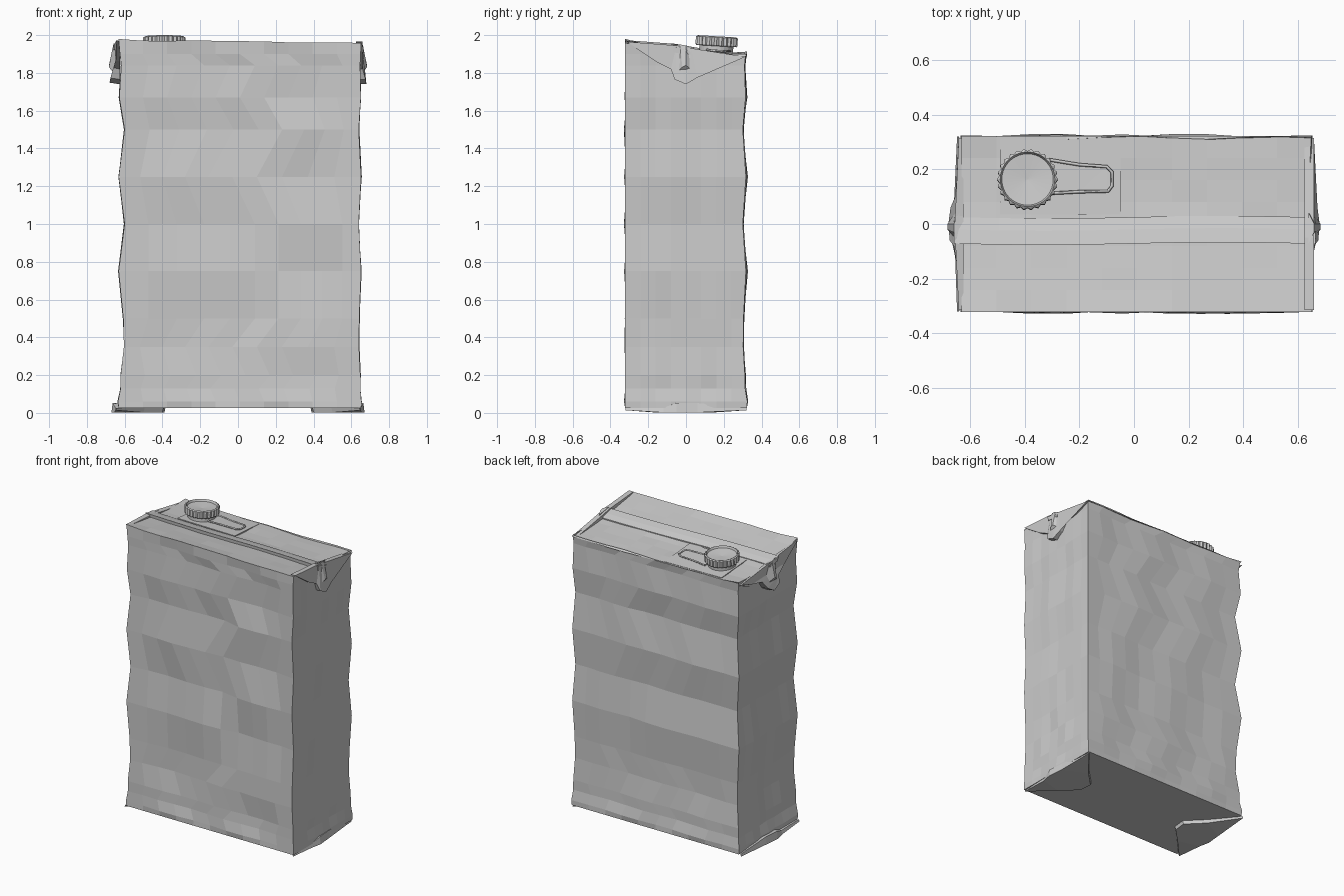
import bpy, bmesh, math, random
from mathutils import Vector, Matrix

random.seed(4)
cube = bpy.data.objects.get("Cube")
if cube:
    bpy.data.objects.remove(cube)

paper = bpy.data.materials.new("plain grey")
paper.use_nodes = True
GREY = (0.6, 0.6, 0.6, 1)
paper.diffuse_color = GREY
paper.node_tree.nodes["Principled BSDF"].inputs["Base Color"].default_value = GREY


def finish(name, bm):
    bmesh.ops.remove_doubles(bm, verts=bm.verts, dist=1e-5)
    bmesh.ops.recalc_face_normals(bm, faces=bm.faces)
    mesh = bpy.data.meshes.new(name)
    bm.to_mesh(mesh)
    bm.free()
    mesh.materials.append(paper)
    ob = bpy.data.objects.new(name, mesh)
    bpy.context.collection.objects.link(ob)
    return ob


def slab(name, lower, upper):
    """Closed solid between two matching outlines."""
    bm = bmesh.new()
    a = [bm.verts.new(p) for p in lower]
    b = [bm.verts.new(p) for p in upper]
    n = len(a)
    bm.faces.new(a)
    bm.faces.new(b)
    for i in range(n):
        j = (i + 1) % n
        bm.faces.new((a[i], a[j], b[j], b[i]))
    bmesh.ops.triangulate(bm, faces=[f for f in bm.faces if len(f.verts) > 4])
    return finish(name, bm)


def top_z(x, y):
    """Height of the sloping top, lowest just behind the seam."""
    v = y / 0.32
    return 1.93 - 0.036 * v - 0.012 * (1 - v * v) - 0.012 * x


# Carton body: a lattice shell with dented panels
LEVELS = [0.025, 0.06, 0.13, 0.2, 0.35, 0.5, 0.75, 1.0, 1.25, 1.5, 1.67, 1.84, 1.9, 1.95]
DENT = [0, -0.1, 0.3, 0.3, 0.8, 0.7, 0, 0.9, 0, 0.9, 0.1, 0.4, 0.2, 0]
SKEW = [0, 0, -0.03, 0.03, -0.04, 0.08, 0.08, 0.08, -0.04, 0.1, 0, 0.08, 0, 0]
NX, NY, NZ = 10, 8, len(LEVELS) - 1
points = {}


def lattice(i, j, k):
    if (i, j, k) in points:
        return points[i, j, k]
    u, v = 2 * i / NX - 1, 2 * j / NY - 1
    x = 0.01 + 0.642 * u
    y = 0.322 * v
    z = LEVELS[k]
    if 0 < k < NZ:
        middle = 1 - u * u
        x += SKEW[k] * middle
        ridge = 0.006 * math.sin(i * 1.57 + 0.8 * k) * min(1, 2 * middle)
        if abs(u) == 1:
            depth = 0.035 if u < 0 else 0.014
            x -= u * (DENT[k] * depth + random.uniform(-0.004, 0.009) * (1 - v * v))
        # The two halves of the wide panels buckle in opposite rows
        swap = 0.8 - DENT[k] if u > 0 and 2 < k < 11 else DENT[k]
        if v == 1:
            y -= DENT[k] * 0.024 + ridge + 0.006 * swap
        if v == -1:
            y += swap * 0.022 * min(1, 2 * middle) + ridge
    elif k == NZ:
        z = top_z(x, y) + random.uniform(-0.003, 0.003)
        if u == -1 and abs(v) == 1:
            z += 0.008
    points[i, j, k] = Vector((x, y, z))
    return points[i, j, k]


bm = bmesh.new()
verts = {}


def panel(n, m, place):
    for a in range(n):
        for b in range(m):
            keys = [place(a, b), place(a + 1, b), place(a + 1, b + 1), place(a, b + 1)]
            for key in keys:
                if key not in verts:
                    verts[key] = bm.verts.new(lattice(*key))
            bm.faces.new([verts[key] for key in keys])


for end in (0, 1):
    panel(NX, NZ, lambda a, b: (a, end * NY, b))
    panel(NY, NZ, lambda a, b: (end * NX, a, b))
    panel(NX, NY, lambda a, b: (a, b, end * NZ))
finish("carton_body", bm)

# Folded seam strip running along the top
bm = bmesh.new()
rows = []
for i in range(9):
    x = -0.66 + 1.325 * i / 8
    wave = 0.005 * math.sin(i * 0.8)
    row = []
    for y, lift in ((-0.068, -0.01), (-0.072, 0.022), (-0.02, 0.016), (0.025, 0.006), (0.025, -0.01)):
        row.append(bm.verts.new((x, y - wave, top_z(x, y) + lift)))
    rows.append(row)
for r, s in zip(rows, rows[1:]):
    for j in range(5):
        k = (j + 1) % 5
        bm.faces.new((r[j], r[k], s[k], s[j]))
bm.faces.new(rows[0])
bm.faces.new(rows[-1])
finish("top_seam", bm)

# Triangular ears folded down the sides and under the base
EAR = [(-0.315, 1.965, 0.64), (-0.16, 1.86, 0.647), (-0.08, 1.82, 0.66), (-0.06, 1.765, 0.675),
       (0, 1.74, 0.68), (0.06, 1.775, 0.672), (0.1, 1.83, 0.655), (0.2, 1.85, 0.647),
       (0.315, 1.885, 0.64), (0.03, 1.93, 0.655), (-0.05, 1.945, 0.655)]
for side, label in ((1, "left"), (-1, "right")):
    lift = 0.008 if side < 0 else 0
    rim = 0.659 if side > 0 else 0.642
    slab(label + "_top_ear",
         [(side * 0.625, y, z) for y, z, x in EAR],
         [(side * max(x, rim), y, z + lift) for y, z, x in EAR])
    # Crumpled crease in the middle of the ear
    slab(label + "_ear_crease",
         [(side * 0.64, -0.07, 1.95), (side * 0.64, 0.04, 1.935), (side * 0.65, 0.05, 1.8), (side * 0.65, -0.06, 1.79)],
         [(side * 0.66, -0.03, 1.95), (side * 0.66, 0.0, 1.945), (side * 0.683, 0.0, 1.84), (side * 0.683, -0.02, 1.83)])
    base = [(0.648, -0.32), (0.655, -0.12), (0.67, -0.05), (0.66, 0.06), (0.648, 0.32),
            (0.5, 0.14), (0.39, 0.03), (0.4, -0.06), (0.5, -0.16)]
    slab(label + "_base_ear",
         [(side * x, y, 0.002 + 0.012 * (abs(y) > 0.2)) for x, y in base],
         [(side * (x - 0.006), y, 0.027 + 0.025 * (x > 0.655)) for x, y in base])

# Thin patch under the spout
patch = [(-0.49, 0.035), (-0.05, 0.035), (-0.05, 0.31), (-0.49, 0.31)]
slab("spout_patch",
     [(x, y, top_z(x, y) - 0.004) for x, y in patch],
     [(x, y, top_z(x, y) + 0.004) for x, y in patch])


# Ridged screw cap with a shallow dished top, and its collar
def turned(name, profile, teeth, ridge, dish):
    bm = bmesh.new()
    n = teeth * 2
    rings = []
    for r, z in profile:
        ring = []
        for i in range(n):
            a = math.pi * i / teeth
            rr = r - (ridge if i % 2 and r > 0.105 else 0)
            ring.append(bm.verts.new((rr * math.cos(a), rr * math.sin(a), z)))
        rings.append(ring)
    for r, s in zip(rings, rings[1:]):
        for i in range(n):
            j = (i + 1) % n
            bm.faces.new((r[i], r[j], s[j], s[i]))
    bm.faces.new(rings[0])
    centre = bm.verts.new((0, 0, profile[-1][1] - dish))
    for i in range(n):
        bm.faces.new((rings[-1][i], rings[-1][(i + 1) % n], centre))
    bm.transform(Matrix.Translation((-0.39, 0.16, 1.928)) @ Matrix.Rotation(-0.06, 4, "X"))
    return finish(name, bm)


turned("cap", [(0.108, 0.014), (0.112, 0.02), (0.112, 0.06), (0.1, 0.066), (0.094, 0.052)], 26, 0.008, 0.008)
turned("cap_collar", [(0.09, -0.03), (0.09, 0.02)], 12, 0, 0)

# Pull tab beside the cap, with a raised rim
tab = [(-0.31, 0.235), (-0.2, 0.217), (-0.1, 0.21), (-0.08, 0.19), (-0.08, 0.14), (-0.095, 0.12), (-0.2, 0.118), (-0.31, 0.112)]
slab("pull_tab",
     [(x, y, top_z(x, y)) for x, y in tab],
     [(x, y, top_z(x, y) + 0.012) for x, y in tab])
curve = bpy.data.curves.new("tab_rim", "CURVE")
curve.dimensions = "3D"
curve.bevel_depth = 0.006
curve.bevel_resolution = 0
curve.use_fill_caps = True
line = curve.splines.new("POLY")
line.points.add(len(tab) - 1)
for p, (x, y) in zip(line.points, tab):
    p.co = (x, y, top_z(x, y) + 0.013, 1)
curve.materials.append(paper)
bpy.context.collection.objects.link(bpy.data.objects.new("tab_rim", curve))
